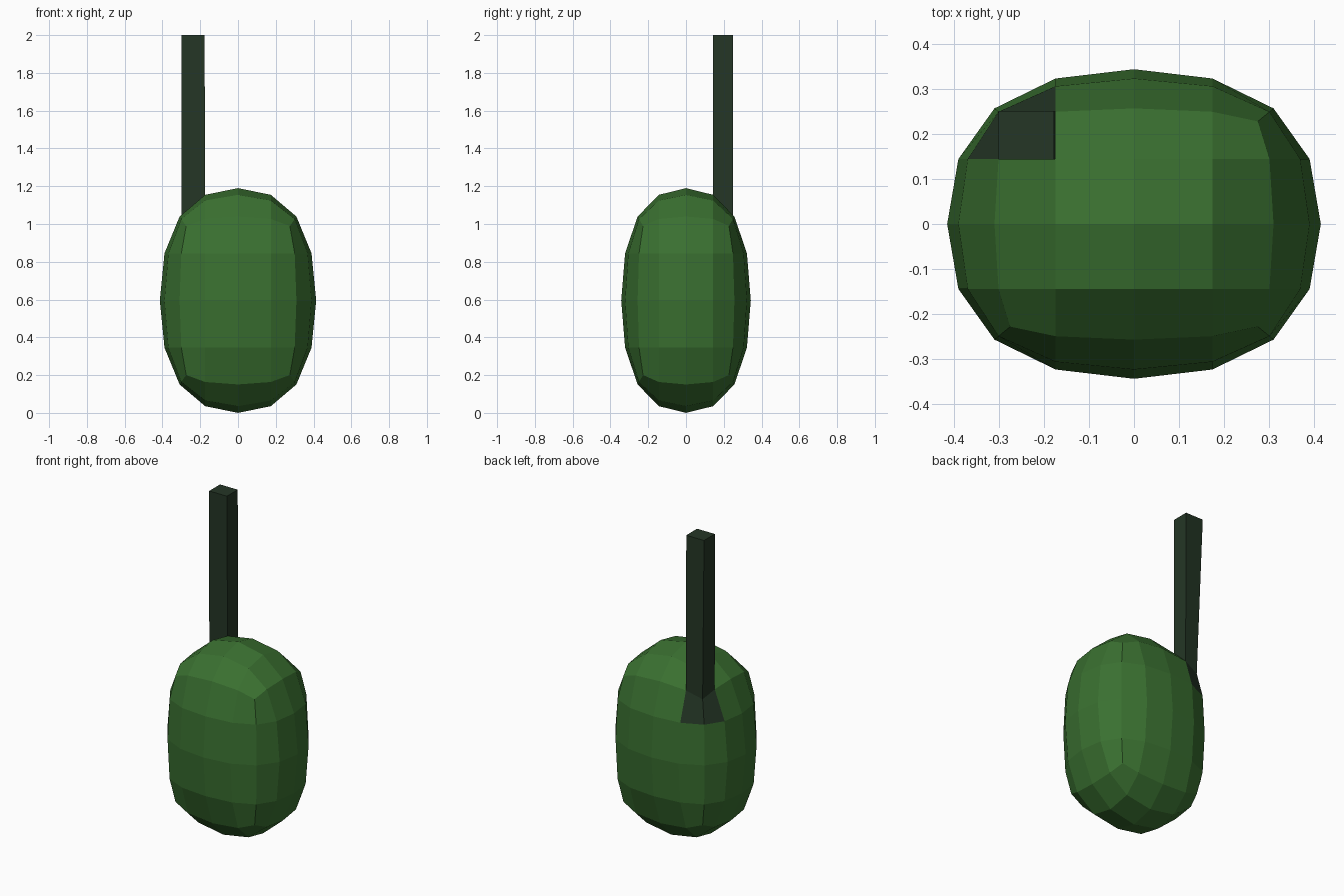
import bpy
import bmesh
from mathutils import Vector

cube = bpy.data.objects.get("Cube")
if cube:
    bpy.data.objects.remove(cube, do_unlink=True)

HALF = Vector((0.414, 0.343, 0.595))

# How far a grid point bulges, given its steps along the other two axes
BULGE = {(0, 0): 1.0, (0, 1): 0.94, (1, 1): 0.89,
         (0, 2): 0.747, (1, 2): 0.725, (2, 2): 0.663}


def make_material(name, color):
    mat = bpy.data.materials.new(name)
    mat.use_nodes = True
    mat.diffuse_color = color
    mat.node_tree.nodes["Principled BSDF"].inputs["Base Color"].default_value = color
    return mat


def rounded(p):
    """Move a point of the gridded cube onto the rounded body."""
    steps = [round(abs(c) * 2) for c in p]
    out = Vector()
    for i, s in enumerate(steps):
        others = tuple(sorted(steps[:i] + steps[i + 1:]))
        size = BULGE[others] if s == 2 else 0.42 * s
        out[i] = (size if p[i] > 0 else -size) * HALF[i]
    return out + Vector((0, 0, HALF.z))


# Rounded body: a cube with four cells per side
bm = bmesh.new()
bmesh.ops.create_cube(bm, size=2)
bmesh.ops.subdivide_edges(bm, edges=bm.edges[:], cuts=3, use_grid_fill=True)
corner = max(bm.verts, key=lambda v: v.co.dot(Vector((-1, 1, 1))))
for v in bm.verts:
    v.co = rounded(v.co)
bm.normal_update()

# Dark patch around the back right upper corner
for f in corner.link_faces:
    f.material_index = 1

# Antenna: the upper cell of the patch drawn up into a square rod
cell = max(corner.link_faces, key=lambda f: f.normal.z)
ring = [e for e in cell.edges]
rod = bmesh.ops.extrude_discrete_faces(bm, faces=[cell])["faces"][0]
middle = rod.calc_center_median()
for v in rod.verts:
    v.co = (-0.30 if v.co.x < middle.x else -0.177,
            0.25 if v.co.y > middle.y else 0.143, 2.0)
rod.material_index = 1
for e in rod.edges:
    for f in e.link_faces:
        f.material_index = 1
bmesh.ops.recalc_face_normals(bm, faces=bm.faces[:])

mesh = bpy.data.meshes.new("body_with_antenna")
bm.to_mesh(mesh)
bm.free()
mesh.materials.append(make_material("leaf green", (0.042, 0.162, 0.030, 1)))
mesh.materials.append(make_material("dark green", (0.018, 0.037, 0.019, 1)))
body = bpy.data.objects.new("body_with_antenna", mesh)
bpy.context.collection.objects.link(body)
